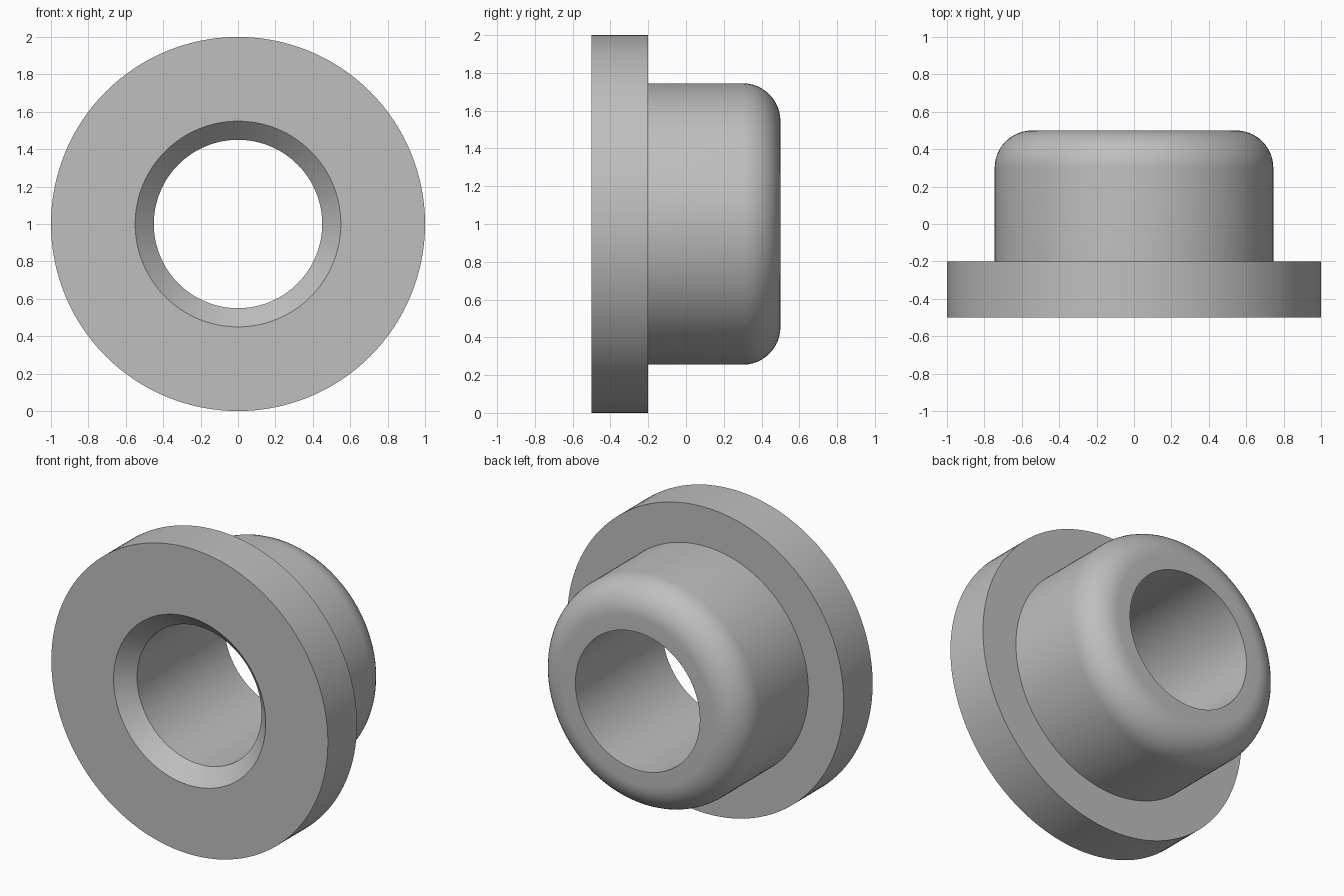
import bpy
import bmesh
import math
from mathutils import Vector, Matrix

cube = bpy.data.objects.get("Cube")
if cube:
    bpy.data.objects.remove(cube, do_unlink=True)

SEGMENTS = 128
FILLET_STEPS = 12

# Main sizes
flange_r, barrel_r, bore_r = 1.0, 0.745, 0.45
front, shoulder, back = -0.5, -0.2, 0.5
chamfer, fillet = 0.1, 0.2

# Plain grey material
grey = bpy.data.materials.new("grey")
grey.use_nodes = True
colour = (0.52, 0.52, 0.52, 1)
grey.diffuse_color = colour
grey.node_tree.nodes["Principled BSDF"].inputs["Base Color"].default_value = colour

# Closed cross-section as (radius, y): chamfer, flange, barrel, rounded end, bore
profile = [
    (bore_r, front + chamfer),
    (bore_r + chamfer, front),
    (flange_r, front),
    (flange_r, shoulder),
    (barrel_r, shoulder),
]
for i in range(FILLET_STEPS + 1):
    a = math.pi / 2 * i / FILLET_STEPS
    profile.append((barrel_r - fillet + fillet * math.cos(a),
                    back - fillet + fillet * math.sin(a)))
profile.append((bore_r, back))

# Revolve the cross-section around the y axis
bm = bmesh.new()
verts = [bm.verts.new((r, y, 0)) for r, y in profile]
edges = [bm.edges.new((v, verts[(i + 1) % len(verts)])) for i, v in enumerate(verts)]
bmesh.ops.spin(bm, geom=verts + edges, cent=(0, 0, 0), axis=(0, 1, 0),
               angle=math.tau, steps=SEGMENTS, use_merge=True)
bmesh.ops.remove_doubles(bm, verts=bm.verts, dist=0.0001)
bmesh.ops.recalc_face_normals(bm, faces=bm.faces)
bmesh.ops.transform(bm, matrix=Matrix.Translation(Vector((0, 0, flange_r))), verts=bm.verts)

mesh = bpy.data.meshes.new("flanged_bushing")
bm.to_mesh(mesh)
bm.free()
mesh.materials.append(grey)
bushing = bpy.data.objects.new("flanged_bushing", mesh)
bpy.context.collection.objects.link(bushing)

# Smooth round walls with crisp rims
bpy.ops.object.select_all(action="DESELECT")
bushing.select_set(True)
bpy.context.view_layer.objects.active = bushing
bpy.ops.object.shade_smooth_by_angle(angle=math.radians(30))
